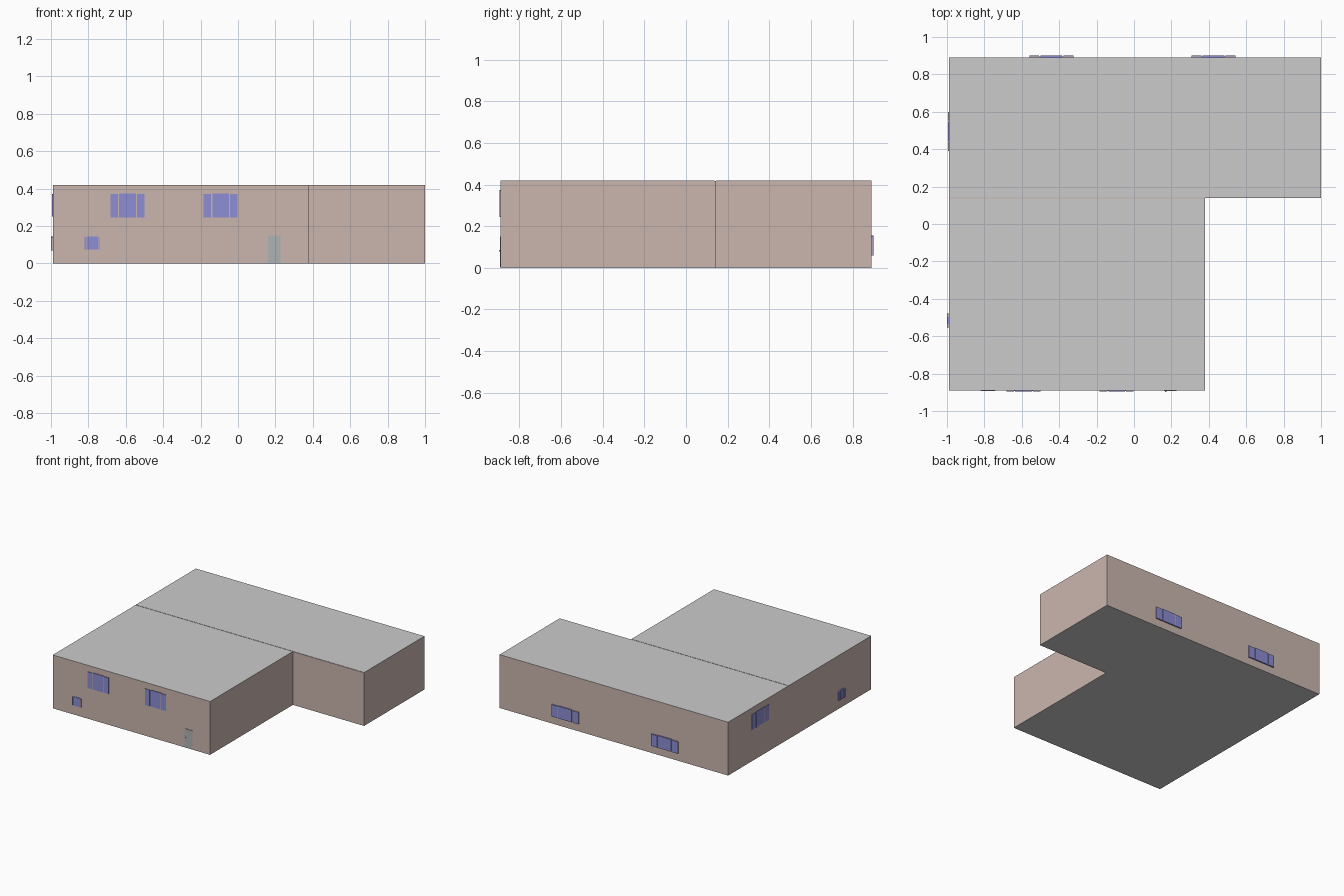
import bpy, bmesh, math
from mathutils import Matrix, Vector

if "Cube" in bpy.data.objects:
    bpy.data.objects.remove(bpy.data.objects["Cube"])


def material(name, rgb):
    m = bpy.data.materials.new(name)
    m.diffuse_color = (*rgb, 1)
    m.use_nodes = True
    m.node_tree.nodes["Principled BSDF"].inputs["Base Color"].default_value = m.diffuse_color
    return m


WALL = material("plaster", (0.60, 0.47, 0.43))
GLASS = material("blue_glass", (0.27, 0.27, 0.66))
DOOR = material("door_grey", (0.42, 0.45, 0.45))

# L-shaped outline of the building, and its two wings
BACK = [(-0.99, 0.14), (1.0, 0.14), (1.0, 0.89), (-0.99, 0.89)]
FRONT = [(-0.99, -0.89), (0.38, -0.89), (0.38, 0.14), (-0.99, 0.14)]
OUTLINE = FRONT[:3] + BACK[1:]
ROOF_Z, FLOOR_Z = 0.42, 0.211


def finish(name, bm, mats):
    bmesh.ops.recalc_face_normals(bm, faces=bm.faces)
    me = bpy.data.meshes.new(name)
    bm.to_mesh(me)
    bm.free()
    ob = bpy.data.objects.new(name, me)
    bpy.context.collection.objects.link(ob)
    for m in mats:
        me.materials.append(m)
    return ob


def prism(name, pts, z0, z1, mats=()):
    bm = bmesh.new()
    f = bm.faces.new([bm.verts.new((x, y, z0)) for x, y in pts])
    ext = bmesh.ops.extrude_face_region(bm, geom=[f], use_keep_orig=True)
    top = [v for v in ext["geom"] if isinstance(v, bmesh.types.BMVert)]
    bmesh.ops.translate(bm, verts=top, vec=(0, 0, z1 - z0))
    return finish(name, bm, mats)


def add_box(bm, lo, hi, index=0):
    lo, hi = Vector(lo), Vector(hi)
    mat = Matrix.Translation((lo + hi) / 2) @ Matrix.Diagonal((*(hi - lo), 1))
    verts = bmesh.ops.create_cube(bm, size=1, matrix=mat)["verts"]
    for f in {f for v in verts for f in v.link_faces}:
        f.material_index = index


# Floor slab, two storeys of wall, roof slabs with a seam between the wings
prism("floor_slab", OUTLINE, 0, 0.003)
prism("lower_walls", OUTLINE, 0.003, FLOOR_Z, [WALL])
prism("upper_walls", OUTLINE, FLOOR_Z, ROOF_Z - 0.002, [WALL])
prism("front_roof", [(x, min(y, 0.137)) for x, y in FRONT], ROOF_Z - 0.002, ROOF_Z)
prism("back_roof", [(x, max(y, 0.143)) for x, y in BACK], ROOF_Z - 0.002, ROOF_Z)


def window(name, pos, angle, width, height, depth, side=0.24):
    """Three-pane window: narrow, wide, narrow; local -y points outwards."""
    bm = bmesh.new()
    gap, h = 0.03 * width, width / 2
    add_box(bm, (-h, -depth * 0.6, 0), (h, 0.004, height))
    cuts = [-h, -h + side * width, h - side * width, h]
    for i in range(3):
        a = cuts[i] + (gap / 2 if i else 0)
        b = cuts[i + 1] - (gap / 2 if i < 2 else 0)
        add_box(bm, (a, -depth, 0), (b, 0, height + (0.003 if i == 1 else 0)), 1)
    ob = finish(name, bm, [WALL, GLASS])
    ob.location = pos
    ob.rotation_euler.z = angle


LEFT, REAR = -math.pi / 2, math.pi
# Front windows
window("front_upper_window_a", (-0.591, -0.89, 0.244), 0, 0.182, 0.127, 0.005)
window("front_upper_window_b", (-0.093, -0.89, 0.244), 0, 0.182, 0.127, 0.005)
window("front_small_window", (-0.78, -0.89, 0.073), 0, 0.08, 0.067, 0.004, 0.1)
# Back windows
window("back_window_a", (-0.442, 0.89, 0.06), REAR, 0.235, 0.093, 0.010)
window("back_window_b", (0.425, 0.89, 0.06), REAR, 0.235, 0.093, 0.010)
# Left windows
window("left_upper_window", (-0.99, 0.495, 0.25), LEFT, 0.21, 0.118, 0.005)
window("left_small_window", (-0.99, -0.515, 0.07), LEFT, 0.075, 0.07, 0.010)

# Front door with a small handle
bm = bmesh.new()
add_box(bm, (0.16, -0.894, 0.003), (0.228, -0.888, 0.15))
finish("front_door", bm, [DOOR])
bm = bmesh.new()
add_box(bm, (0.166, -0.898, 0.079), (0.173, -0.893, 0.086))
finish("door_handle", bm, [])
